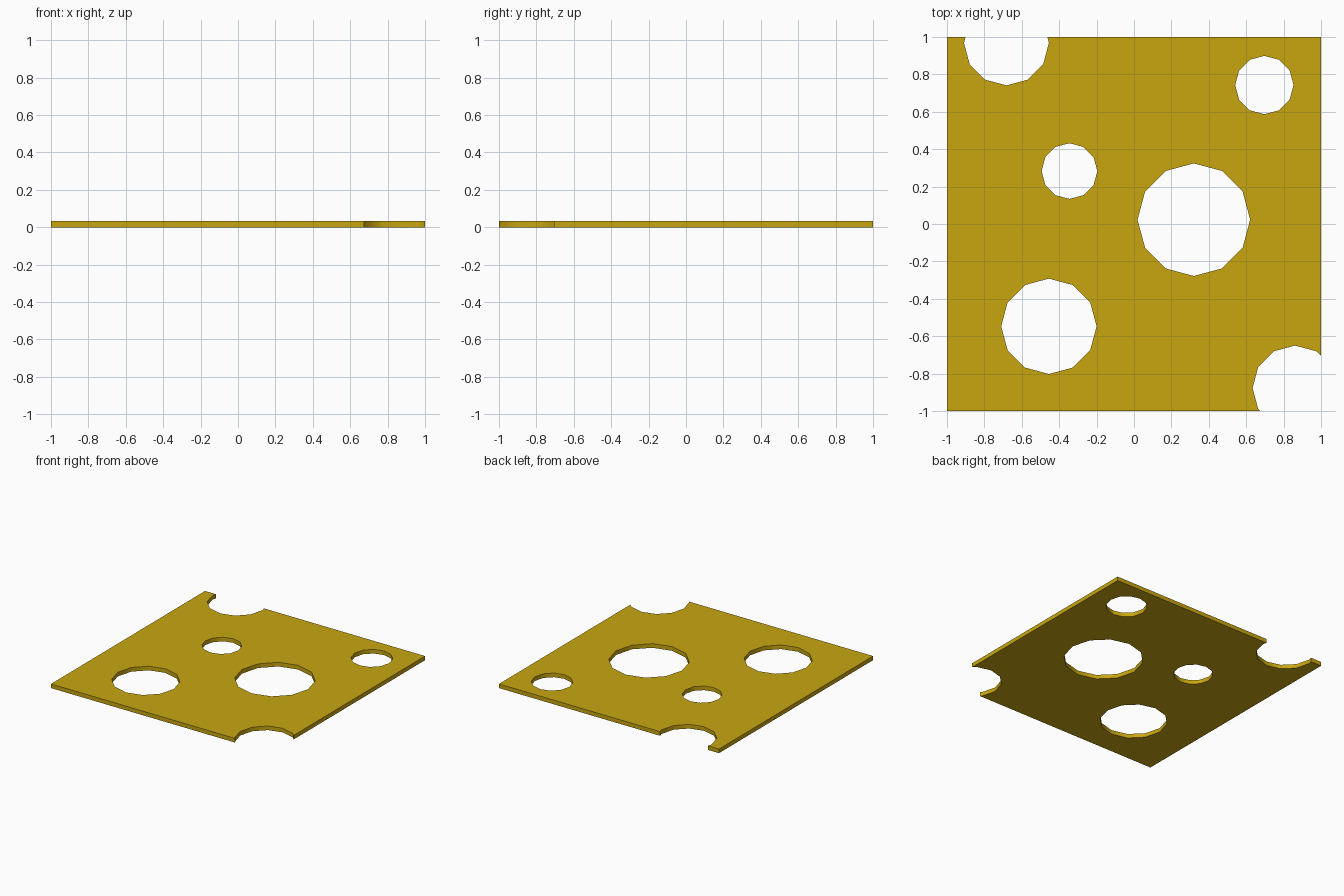
import bpy, math

if "Cube" in bpy.data.objects:
    bpy.data.objects.remove(bpy.data.objects["Cube"])

THICK = 0.034

# Material
mat = bpy.data.materials.new("cheese_yellow")
mat.diffuse_color = (0.58, 0.38, 0.005, 1)
mat.use_nodes = True
mat.node_tree.nodes["Principled BSDF"].inputs["Base Color"].default_value = mat.diffuse_color

# Square slice
bpy.ops.mesh.primitive_cube_add(size=1, location=(0, 0, THICK / 2))
slab = bpy.context.object
slab.name = "cheese_slice"
slab.scale = (2, 2, THICK)
bpy.ops.object.transform_apply(location=True, rotation=False, scale=True)
slab.data.materials.append(mat)

# Twelve-sided holes: x, y, radius (the last two cut through the rim)
holes = [
    (0.32, 0.023, 0.301),
    (-0.345, 0.283, 0.149),
    (-0.455, -0.547, 0.255),
    (0.697, 0.743, 0.156),
    (-0.682, 0.968, 0.227),
    (0.861, -0.877, 0.227),
]


def cut_hole(x, y, r):
    bpy.ops.mesh.primitive_cylinder_add(vertices=12, radius=r, depth=0.3,
                                        location=(x, y, THICK / 2))
    cutter = bpy.context.object
    cutter.name = "hole_cutter"
    cutter.hide_render = True
    cutter.data.materials.append(mat)
    mod = slab.modifiers.new("hole", 'BOOLEAN')
    mod.operation = 'DIFFERENCE'
    mod.solver = 'EXACT'
    mod.object = cutter
    bpy.context.view_layer.objects.active = slab
    bpy.ops.object.modifier_apply(modifier=mod.name)
    bpy.data.objects.remove(cutter)


for hole in holes:
    cut_hole(*hole)

# Smooth hole walls, crisp rims
bpy.ops.object.select_all(action='DESELECT')
slab.select_set(True)
bpy.context.view_layer.objects.active = slab
bpy.ops.object.shade_smooth_by_angle(angle=math.radians(40))
